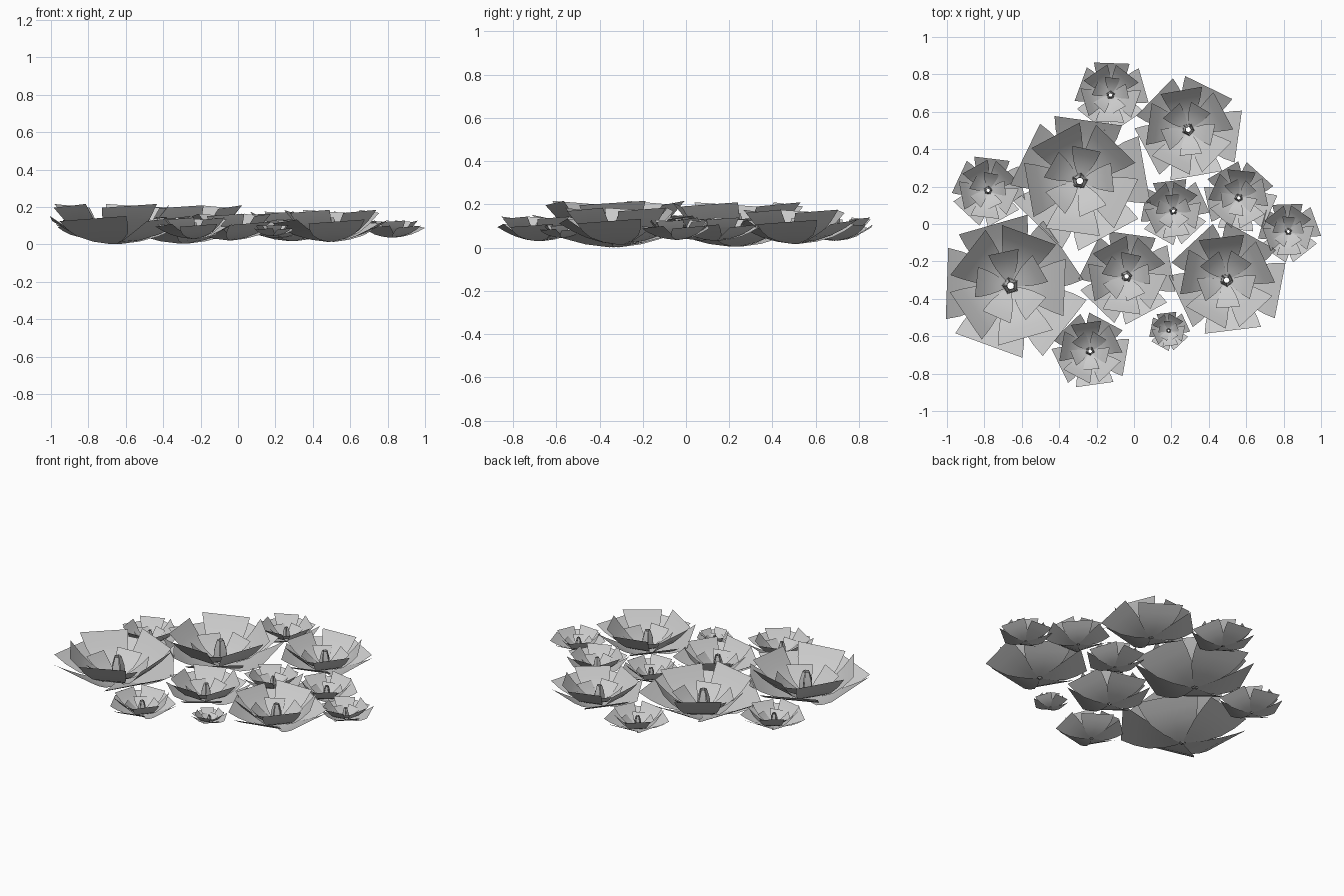
import bpy
import bmesh
import math

cube = bpy.data.objects.get("Cube")
if cube:
    bpy.data.objects.remove(cube)

# One plain grey for every petal
grey = bpy.data.materials.new("petal grey")
grey.use_nodes = True
colour = (0.6, 0.6, 0.6, 1)
grey.diffuse_color = colour
grey.node_tree.nodes["Principled BSDF"].inputs["Base Color"].default_value = colour

# Petal profiles from root to tip: (distance out, half width, height)
OUTER = [(.05, .05, 0), (.3, .25, .05), (.55, .42, .14), (.78, .51, .26), (1, .56, .4)]
MIDDLE = [(.06, .05, .02), (.26, .19, .075), (.48, .31, .2), (.67, .39, .38), (.85, .45, .6)]
INNER = [(.06, .04, .04), (.18, .11, .09), (.3, .17, .16), (.42, .21, .25), (.54, .24, .37)]
BUD = [(.05, .04, .04), (.11, .08, .1), (.1, .065, .3), (.055, .035, .48)]

# Ring of petals: profile, turn in degrees, tip twist, stretch of the first petal
RINGS = [(OUTER, 0, .04, 1.08), (MIDDLE, 36, .03, 1), (INNER, -4, .02, 1), (BUD, 36, 0, 1)]


def add_petal(bm, profile, angle, size, twist, stretch):
    """A strip of quads following the profile, turned about the flower axis."""
    c, s = math.cos(angle), math.sin(angle)
    rows = []
    for out, half, height in profile:
        lean = twist * out / profile[-1][0]
        row = []
        for side in (-1, 0, 1):
            x, y = out * size * stretch, side * half * size
            z = (height + side * lean) * size
            row.append(bm.verts.new((x * c - y * s, x * s + y * c, z)))
        rows.append(row)
    for low, high in zip(rows, rows[1:]):
        for i in range(2):
            bm.faces.new((low[i], high[i], high[i + 1], low[i + 1]))


def add_flower(name, x, y, size, turn):
    bm = bmesh.new()
    for profile, offset, twist, first in RINGS:
        for k in range(5):
            angle = math.radians(turn + offset + k * 72)
            add_petal(bm, profile, angle, size, twist, 1 if k else first)
    mesh = bpy.data.meshes.new(name)
    bm.to_mesh(mesh)
    bm.free()
    mesh.materials.append(grey)
    flower = bpy.data.objects.new(name, mesh)
    # Larger flowers sit a little lower
    flower.location = (x, y, max(0, .062 - .175 * size))
    bpy.context.collection.objects.link(flower)
    return flower


# Flowers: x, y, petal reach, turn
FLOWERS = [
    (-.66, -.33, .34, -38), (-.29, .23, .325, 10), (.495, -.3, .27, -11),
    (.29, .505, .25, -8), (-.04, -.28, .225, 10), (-.235, -.68, .18, -10),
    (-.125, .69, .17, 16), (-.78, .18, .17, 11), (.21, .07, .16, 25),
    (.56, .14, .17, -24), (.825, -.04, .145, 20), (.185, -.57, .095, 25),
]
bpy.ops.object.select_all(action='DESELECT')
for number, spec in enumerate(FLOWERS, 1):
    flower = add_flower(f"flower_{number}", *spec)
    flower.select_set(True)
    bpy.context.view_layer.objects.active = flower
bpy.ops.object.shade_smooth_by_angle(angle=math.radians(35))
